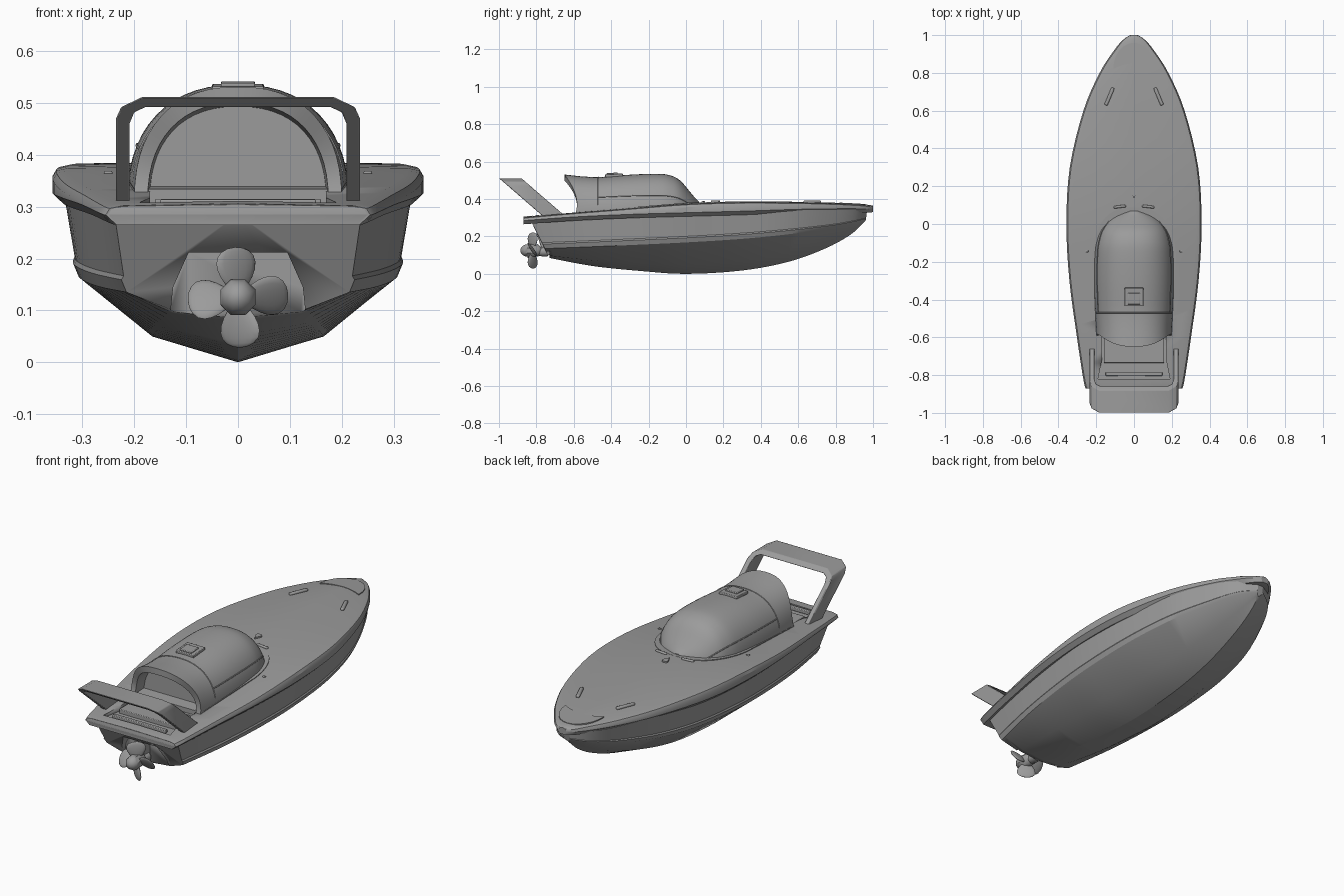
import bpy, bmesh, math
from mathutils import Vector, Matrix

cube = bpy.data.objects.get("Cube")
if cube:
    bpy.data.objects.remove(cube, do_unlink=True)

grey = bpy.data.materials.new("plain_grey")
grey.use_nodes = True
COLOUR = (0.33, 0.33, 0.33, 1)
grey.diffuse_color = COLOUR
grey.node_tree.nodes["Principled BSDF"].inputs["Base Color"].default_value = COLOUR


def finish(name, bm, angle=35):
    bmesh.ops.recalc_face_normals(bm, faces=bm.faces)
    mesh = bpy.data.meshes.new(name)
    bm.to_mesh(mesh)
    bm.free()
    mesh.materials.append(grey)
    ob = bpy.data.objects.new(name, mesh)
    bpy.context.collection.objects.link(ob)
    bpy.ops.object.select_all(action="DESELECT")
    ob.select_set(True)
    bpy.context.view_layer.objects.active = ob
    bpy.ops.object.shade_smooth_by_angle(angle=math.radians(angle))
    return ob


def spline(values, steps=5):
    """Smooth resampling of a list of numbers."""
    out = []
    n = len(values)
    for i in range(n - 1):
        a, b, c, d = (values[max(0, min(n - 1, k))] for k in range(i - 1, i + 3))
        for s in range(steps):
            t = s / steps
            out.append(b + (c - a) * t / 2 + (a * 2 - b * 5 + c * 4 - d) * t * t / 2
                       + (b * 3 - a - c * 3 + d) * t ** 3 / 2)
    return out + [values[-1]]


def sample(xs, ys, x):
    for i in range(len(xs) - 1):
        if x <= xs[i + 1]:
            return ys[i] + (ys[i + 1] - ys[i]) * (x - xs[i]) / (xs[i + 1] - xs[i])
    return ys[-1]


def loft(name, rings, closed=True, angle=35):
    bm = bmesh.new()
    rows = [[bm.verts.new(p) for p in r] for r in rings]
    for a, b in zip(rows, rows[1:]):
        for i in range(len(a) if closed else len(a) - 1):
            j = (i + 1) % len(a)
            bm.faces.new((a[i], a[j], b[j], b[i]))
    bm.faces.new(rows[0])
    bm.faces.new(rows[-1])
    return finish(name, bm, angle)


def mirrored(half):
    """Close a half section, listed from keel side to top side."""
    return half + [(-x, y, z) for x, y, z in reversed(half) if abs(x) > 1e-6]


def prism(name, outline, place, depth, angle=35, bevel=0):
    """Extrude a flat outline; place(u, v, w) gives the position."""
    bm = bmesh.new()
    low, high = ([bm.verts.new(place(u, v, w)) for u, v in outline] for w in (0, depth))
    bm.faces.new(low)
    bm.faces.new(high)
    for i in range(len(low)):
        j = (i + 1) % len(low)
        bm.faces.new((low[i], low[j], high[j], high[i]))
    ob = finish(name, bm, angle)
    if bevel:
        mod = ob.modifiers.new("soft_edges", "BEVEL")
        mod.width, mod.segments = bevel, 2
    return ob


def box(name, centre, size, turn=0, bevel=0.003, tilt=0):
    bm = bmesh.new()
    bmesh.ops.create_cube(bm, size=1)
    bm.transform(Matrix.Translation(centre) @ Matrix.Rotation(turn, 4, "Z")
                 @ Matrix.Rotation(tilt, 4, "X") @ Matrix.Diagonal((*size, 1)))
    ob = finish(name, bm)
    if bevel:
        mod = ob.modifiers.new("soft_edges", "BEVEL")
        mod.width, mod.segments = bevel, 2
    return ob


def cut(ob, cutter):
    cutter.hide_render = True
    cutter.hide_viewport = True
    mod = ob.modifiers.new("cut", "BOOLEAN")
    mod.object, mod.operation, mod.solver = cutter, "DIFFERENCE", "EXACT"


# Hull: keel, bilge, chine, chine step and sheer rails
keel = ([0] * 9, [-.73, -.5, -.25, 0, .3, .55, .75, .88, .95],
        [.085, .042, .016, 0, .018, .065, .138, .21, .275])
bilge = ([.12, .145, .16, .165, .155, .12, .075, .04, .008], [-.74, -.5, -.25, 0, .3, .55, .75, .88, .955],
         [.098, .072, .057, .05, .068, .112, .172, .232, .28])
chine = ([.215, .265, .295, .308, .297, .25, .168, .095, .014], [-.755, -.5, -.25, 0, .3, .56, .77, .9, .962],
         [.135, .145, .156, .168, .187, .213, .243, .27, .288])
sheer = ([.238, .285, .318, .335, .318, .268, .18, .105, .016], [-.83, -.52, -.25, 0, .3, .58, .8, .91, .968],
         [.285, .3, .312, .322, .333, .342, .342, .34, .34])
rails = [[spline(c) for c in r] for r in (keel, bilge, chine, sheer)]
stations = []
for i in range(len(rails[0][0])):
    k, b, c, s = [Vector([axis[i] for axis in r]) for r in rails]
    step = c.lerp(s, .16) + Vector((min(.006, c.x), 0, 0))
    half = [tuple(v) for v in (k, b, c, step, step.lerp(s, .06) - Vector((min(.005, c.x), 0, 0)), s)]
    stations.append(mirrored(half + [(0, s.y, s.z)]))
hull = loft("hull", stations, angle=25)
notch = prism("propeller_notch", [(-.14, .0), (.14, .0), (.125, .145), (.095, .212), (-.095, .212), (-.125, .145)],
              lambda u, v, w: (u, w - .95, v), .22)
cut(hull, notch)

# Deck with overhanging rim
DY = [-.87, -.84, -.6, -.3, 0, .3, .6, .8, .92, .975, 1]
DW = [.25, .265, .302, .342, .358, .34, .268, .182, .105, .058, .02]
DT = [.3, .305, .326, .35, .374, .383, .381, .376, .37, .365, .36]
DB = [.265, .267, .284, .298, .307, .315, .325, .328, .328, .328, .33]


def deck_z(y):
    return sample(DY, DT, y)


sections = []
for y, w, t, b in zip(*(spline(v, 4) for v in (DY, DW, DT, DB))):
    edge = min(.03, w * .3)
    sections.append(mirrored([(0, y, b), (w - edge * .7, y, b), (w, y, b + .02), (w, y, t - .018),
                              (w - edge * .25, y, t - .005), (w - edge, y, t), (0, y, t + .004)]))
deck = loft("deck", sections, angle=30)
well = prism("cockpit_well", [(-.19, -.82), (.19, -.82), (.17, -.72), (.17, -.5), (-.17, -.5), (-.17, -.72)],
             lambda u, v, w: (u, v, w + .294), .12)
cut(deck, well)
box("cockpit_bench", (0, -.67, .303), (.32, .13, .024))
box("bench_edge", (0, -.795, .305), (.3, .02, .018))

# Cabin: arched sections, then an overhanging rear hood with a recessed bulkhead
CY = [-.56, -.47, -.3, -.15, -.08, -.03, .02, .05, .07]
CW = [.2, .206, .213, .21, .198, .178, .138, .095, .04]
CH = [.52, .517, .53, .535, .525, .498, .44, .405, .386]
BASE = .31


def arch(y, w, top, sweep=0, scale=1):
    ring = []
    for i in range(29):
        a = math.pi * i / 28
        c, s = math.cos(a), math.sin(a)
        x = math.copysign(abs(c) ** .86, c) * w * scale
        rise = abs(s) ** .86
        ring.append((x, y - sweep * rise ** 2 - sweep * .35 * (1 - rise) ** 3,
                     BASE + (top - BASE) * rise * scale))
    return ring


rings = [arch(-.52, .2, .525, 0, .85), arch(-.565, .2, .528, .085, .87), arch(-.565, .2, .531, .085)]
rings += [arch(-.53, .202, .522, .04), arch(-.49, .205, .517, .005)]
rings += [arch(y, w, h) for y, w, h in zip(*(spline(v, 4)[4:] for v in (CY, CW, CH)))]
loft("cabin", rings, angle=40)

# Cabin foot flange and window seams
foot = [(math.copysign(abs(math.cos(a)) ** .75, math.cos(a)) * .222, -.18 + .268 * math.sin(a))
        for a in [math.pi * i / 24 for i in range(25)]]
foot = [(.2, -.58)] + foot + [(-.2, -.58)]
prism("cabin_foot", foot, lambda u, v, w: (u, v, w + deck_z(v) - .02), .026)


def tube(name, points, radius):
    curve = bpy.data.curves.new(name, "CURVE")
    curve.dimensions = "3D"
    curve.bevel_depth, curve.bevel_resolution = radius, 1
    line = curve.splines.new("POLY")
    line.points.add(len(points) - 1)
    for p, co in zip(line.points, points):
        p.co = (*co, 1)
    curve.materials.append(grey)
    bpy.context.collection.objects.link(bpy.data.objects.new(name, curve))


tube("roof_seam", arch(-.47, .206, .517)[2:-2], .003)
for side, k in (("left", 4), ("right", 24)):
    tube(side + "_window_seam", [r[k] for r in rings[5:-8]], .003)

# Roof hatch
box("roof_hatch", (0, -.385, .526), (.1, .095, .016), tilt=.06)
box("roof_hatch_lid", (0, -.395, .534), (.066, .06, .012), tilt=.06)

# Swept stern arch
outer = [(.235, .3), (.235, .47), (.225, .492), (.185, .511)]
inner = [(.178, .492), (.2, .482), (.209, .46), (.209, .3)]
flip = lambda pts: [(-x, z) for x, z in reversed(pts)]
prism("stern_arch", outer + flip(outer) + flip(inner) + inner,
      lambda u, v, w: (u, w - .779 - (v - .32) * 1.155, v), .12, bevel=.003)

# Bow panel, cleats, vents and lamp
arc = [(-.11 + .022 * i, .85 - .03 * ((i - 5) / 5) ** 2) for i in range(11)]
bow = [(.11 * math.cos(a), .82 + .14 * math.sin(a)) for a in [math.pi * i / 12 for i in range(1, 12)]]
prism("bow_panel", arc + bow, lambda u, v, w: (u, v, w + deck_z(v) - .002), .008)
for side, s in (("left", 1), ("right", -1)):
    box(side + "_bow_cleat", (s * .13, .675, .384), (.018, .1, .016), s * .4, .006)
    box(side + "_deck_vent", (s * .075, .092, .383), (.065, .014, .012), s * -.12, .005)
    box(side + "_side_fitting", (s * .25, -.145, .363), (.016, .012, .012))
lamp = [(.016 * math.sin(a) * (1 - math.cos(a)) / 1.3, .158 - .024 * math.cos(a) * -1)
        for a in [math.tau * i / 16 for i in range(16)]]
prism("deck_lamp", [(u, .316 - v) for u, v in lamp], lambda u, v, w: (u, v, w + .378), .014)


# Propeller: hub, shaft, support and four pitched blades
def turned(name, profile, sides, z=.125):
    loft(name, [[(r * math.cos(math.tau * (i + .5) / sides), y, z + r * math.sin(math.tau * (i + .5) / sides))
                 for i in range(sides)] for y, r in profile], angle=40)


turned("propeller_hub", [(-.885, .01), (-.876, .024), (-.862, .033), (-.845, .037), (-.79, .034), (-.775, .02)], 8)
turned("propeller_shaft", [(-.79, .022), (-.765, .026), (-.74, .026), (-.735, .018), (-.68, .018)], 12, .118)
prism("shaft_support", [(-.8, .22), (-.73, .22), (-.715, .11), (-.765, .11)],
      lambda u, v, w: (w - .012, u, v), .024, bevel=.004)
for n in range(4):
    bm = bmesh.new()
    bmesh.ops.create_uvsphere(bm, u_segments=16, v_segments=10, radius=1)
    for v in bm.verts:
        v.co.x *= .75 + .25 * v.co.z
    spin = Matrix.Rotation(math.pi / 2 * n - .06, 4, "Y")
    bm.transform(Matrix.Translation((0, -.82, .125)) @ spin @ Matrix.Translation((0, 0, .053))
                 @ Matrix.Rotation(.6, 4, "Z") @ Matrix.Diagonal((.058, .009, .044, 1)))
    finish("propeller_blade_%d" % (n + 1), bm, 60)
